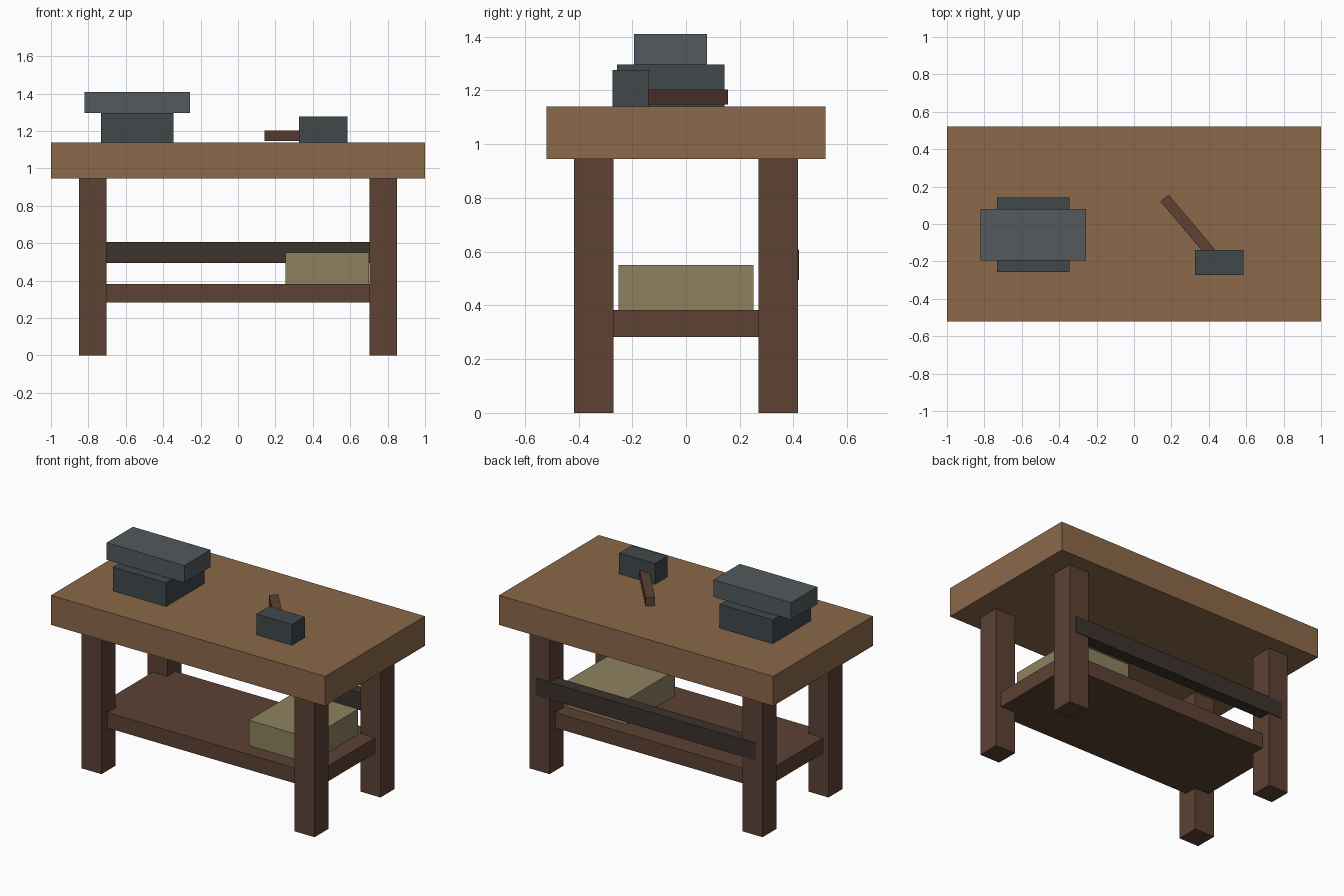
import bpy
from math import radians

if "Cube" in bpy.data.objects:
    bpy.data.objects.remove(bpy.data.objects["Cube"])


def material(name, rgb):
    m = bpy.data.materials.new(name)
    m.diffuse_color = (*rgb, 1)
    m.use_nodes = True
    m.node_tree.nodes["Principled BSDF"].inputs["Base Color"].default_value = m.diffuse_color
    return m


TOP_WOOD = material("top_wood", (0.26, 0.14, 0.067))
DARK_WOOD = material("dark_wood", (0.109, 0.054, 0.034))
RAIL_WOOD = material("rail_wood", (0.045, 0.032, 0.025))
CRATE = material("crate_tan", (0.27, 0.223, 0.114))
STEEL = material("steel", (0.084, 0.102, 0.109))
DARK_STEEL = material("dark_steel", (0.053, 0.065, 0.07))


def block(name, x, y, z, mat, turn=0):
    """Box from (min, max) ranges, optionally turned about its own vertical axis."""
    bpy.ops.mesh.primitive_cube_add(
        size=1, location=[(a + b) / 2 for a, b in (x, y, z)])
    ob = bpy.context.object
    ob.name = name
    ob.scale = [b - a for a, b in (x, y, z)]
    bpy.ops.object.transform_apply(location=False, rotation=False, scale=True)
    ob.rotation_euler.z = radians(turn)
    ob.data.materials.append(mat)
    return ob


# Bench
block("bench_top", (-1, 1), (-0.52, 0.52), (0.945, 1.14), TOP_WOOD)
for side, sx in (("left", -1), ("right", 1)):
    for end, sy in (("front", -1), ("back", 1)):
        cx, cy = 0.777 * sx, 0.343 * sy
        block(f"{end}_{side}_leg", (cx - 0.073, cx + 0.073),
              (cy - 0.073, cy + 0.073), (0, 0.945), DARK_WOOD)
block("lower_shelf", (-0.81, 0.81), (-0.355, 0.355), (0.282, 0.383), DARK_WOOD)
block("back_rail", (-0.803, 0.803), (0.34, 0.42), (0.495, 0.608), RAIL_WOOD)

# Box stored on the shelf
block("storage_box", (0.255, 0.70), (-0.252, 0.252), (0.383, 0.55), CRATE)

# Anvil
block("anvil_base", (-0.733, -0.345), (-0.257, 0.143), (1.14, 1.297), DARK_STEEL)
block("anvil_top", (-0.822, -0.256), (-0.194, 0.079), (1.297, 1.41), STEEL)

# Hammer: the handle runs diagonally into the middle of the head
block("hammer_head", (0.325, 0.585), (-0.274, -0.14), (1.14, 1.277), DARK_STEEL)
hx, hy, length, width = 0.309, -0.034, 0.452, 0.057
block("hammer_handle", (hx - length / 2, hx + length / 2),
      (hy - width / 2, hy + width / 2), (1.148, 1.203), DARK_WOOD, turn=-49.8)
